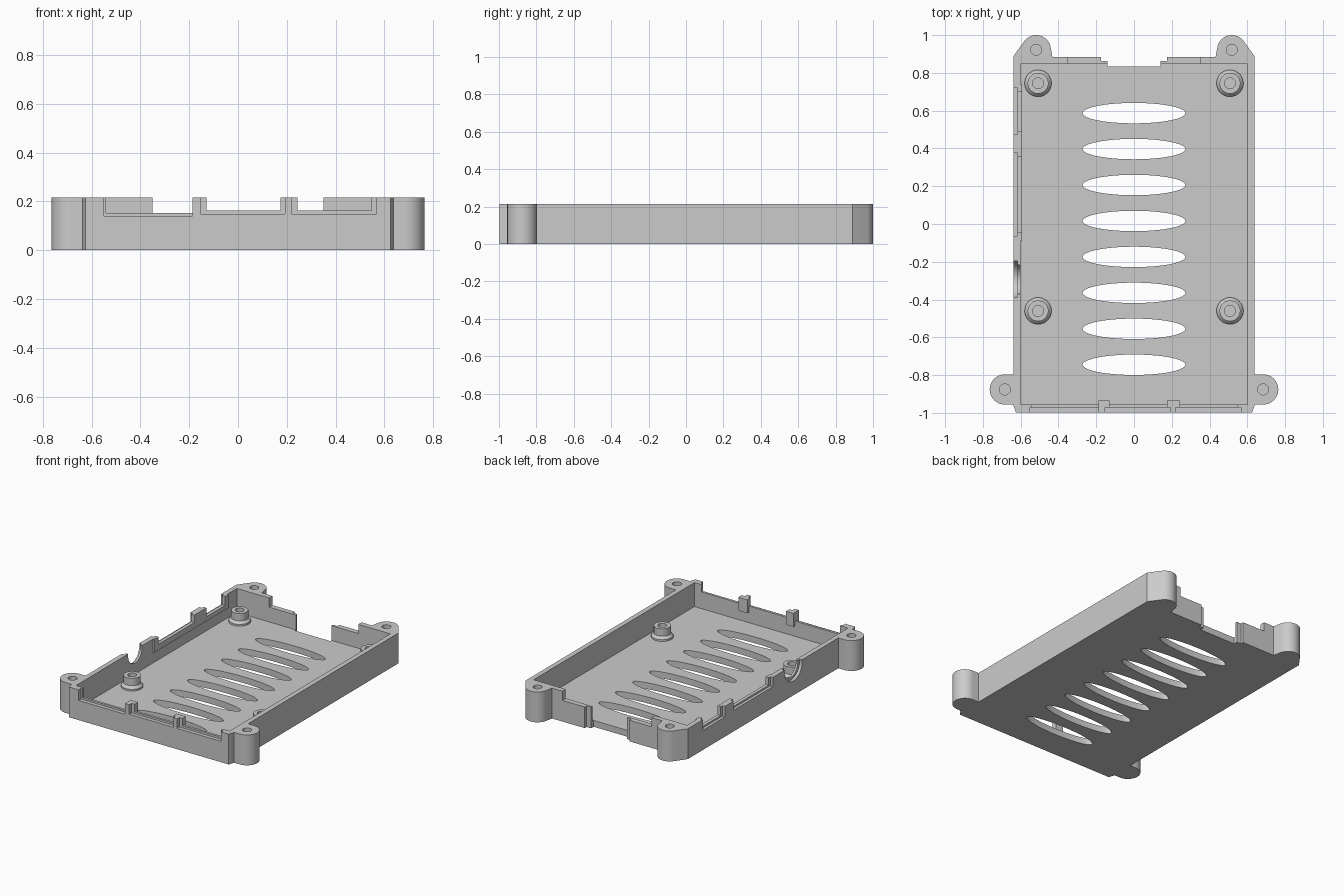
import bpy, bmesh, math

if "Cube" in bpy.data.objects:
    bpy.data.objects.remove(bpy.data.objects["Cube"])

gray = bpy.data.materials.new("plain gray")
gray.use_nodes = True
COLOR = (0.6, 0.6, 0.6, 1)
gray.diffuse_color = COLOR
gray.node_tree.nodes["Principled BSDF"].inputs["Base Color"].default_value = COLOR

TOP, FLOOR = 0.215, 0.045
SIDE, FRONT, BACK = 0.637, -0.998, 0.884


def ring(cx, cy, rx, ry=None, n=48):
    ry = ry or rx
    return [(cx + rx * math.cos(2 * math.pi * i / n),
             cy + ry * math.sin(2 * math.pi * i / n)) for i in range(n)]


def rect(x0, x1, y0, y1):
    return [(x0, y0), (x1, y0), (x1, y1), (x0, y1)]


def prism(name, outline, z0, z1, hull=False):
    """Extrude an outline upward, optionally wrapping it in its convex hull."""
    bm = bmesh.new()
    if hull:
        for z in (z0, z1):
            for x, y in outline:
                bm.verts.new((x, y, z))
        res = bmesh.ops.convex_hull(bm, input=bm.verts)
        loose = [v for v in bm.verts if not v.link_faces]
        bmesh.ops.delete(bm, geom=loose, context='VERTS')
        bmesh.ops.dissolve_limit(bm, angle_limit=0.01, verts=bm.verts, edges=bm.edges)
    else:
        face = bm.faces.new([bm.verts.new((x, y, z0)) for x, y in outline])
        res = bmesh.ops.extrude_face_region(bm, geom=[face])
        up = [g for g in res["geom"] if isinstance(g, bmesh.types.BMVert)]
        bmesh.ops.translate(bm, verts=up, vec=(0, 0, z1 - z0))
    bmesh.ops.recalc_face_normals(bm, faces=bm.faces)
    mesh = bpy.data.meshes.new(name)
    bm.to_mesh(mesh)
    bm.free()
    mesh.materials.append(gray)
    obj = bpy.data.objects.new(name, mesh)
    bpy.context.collection.objects.link(obj)
    return obj


def combine(target, tool, operation):
    """Apply a boolean and discard the helper."""
    mod = target.modifiers.new("boolean", 'BOOLEAN')
    mod.operation, mod.solver, mod.object = operation, 'EXACT', tool
    bpy.context.view_layer.objects.active = target
    bpy.ops.object.modifier_apply(modifier=mod.name)
    bpy.data.objects.remove(tool)


def cut(target, outline, z0, z1=TOP + 0.1):
    combine(target, prism("cutter", outline, z0, z1), 'DIFFERENCE')


def smooth(obj):
    bpy.ops.object.select_all(action='DESELECT')
    obj.select_set(True)
    bpy.context.view_layer.objects.active = obj
    bpy.ops.object.shade_smooth_by_angle(angle=math.radians(30))


# Outer block with small front chamfers
half = [(0.625, FRONT), (SIDE, -0.965), (SIDE, BACK)]
tray = prism("tray", half + [(-x, y) for x, y in reversed(half)], 0, TOP)

# Screw ears at the four corners
for s in (-1, 1):
    back = ring(s * 0.518, 0.922, 0.078) + [
        (s * SIDE, 0.89), (s * SIDE, 0.85), (s * 0.425, 0.85)]
    front = ring(s * 0.684, -0.876, 0.08) + [
        (s * 0.62, -0.956), (s * 0.62, -0.796)]
    for outline in (back, front):
        combine(tray, prism("ear", outline, 0, TOP, hull=True), 'UNION')

# Inner cavity
cut(tray, rect(-0.602, 0.602, -0.955, 0.847), FLOOR)

# Lips inside the port wall and clips inside the front wall
combine(tray, prism("lip", rect(-0.61, -0.593, -0.09, 0.74), 0.12, TOP), 'UNION')
for x0, x1 in ((-0.187, -0.13), (0.174, 0.244)):
    combine(tray, prism("clip", rect(x0, x1, -0.965, -0.935), 0.12, TOP), 'UNION')

# Blind screw holes in the ears
for s in (-1, 1):
    for x, y in ((0.518, 0.922), (0.684, -0.876)):
        cut(tray, ring(s * x, y, 0.029, n=32), FLOOR)

# Ventilation slots
for i in range(8):
    cut(tray, ring(0, 0.587 - 0.1903 * i, 0.272, 0.054, 64), -0.1, 0.1)

# Front openings: wider recess outside, narrower window through the wall
for x0, x1, z in ((-0.55, -0.187, 0.139), (-0.154, 0.192, 0.148), (0.22, 0.567, 0.148)):
    cut(tray, rect(x0, x1, -1.1, -0.972), z)
for x0, x1, z in ((-0.54, -0.187, 0.152), (-0.13, 0.174, 0.162), (0.244, 0.547, 0.163)):
    cut(tray, rect(x0, x1, -1.1, -0.9), z)

# Back wall: lowered centre, then a notch through the floor
cut(tray, rect(-0.35, 0.35, 0.8, 0.95), 0.15)
cut(tray, rect(-0.175, 0.175, 0.863, 0.95), -0.1)
cut(tray, rect(-0.14, 0.14, 0.834, 0.95), -0.1)

# Port openings in the right wall
for y0, y1, z in ((0.475, 0.72, 0.14), (-0.063, 0.375, 0.15)):
    cut(tray, rect(-0.7, -0.617, y0, y1), z)
    cut(tray, rect(-0.7, -0.55, y0 + 0.018, y1 - 0.018), z + 0.012)

# Round socket opening, stepped
for radius, x1 in ((0.098, -0.617), (0.078, -0.55)):
    tool = prism("socket", ring(0, 0, radius), 0, x1 + 0.7)
    tool.rotation_euler = (0, math.pi / 2, 0)
    tool.location = (-0.7, -0.293, 0.2)
    bpy.context.view_layer.update()
    combine(tray, tool, 'DIFFERENCE')
smooth(tray)


def standoff(name, x, y):
    """Hollow post with a wider foot, spun from a profile."""
    profile = [(0.071, FLOOR - 0.002), (0.071, FLOOR + 0.012), (0.055, FLOOR + 0.03),
               (0.055, 0.127), (0.029, 0.127), (0.029, FLOOR + 0.001), (0, FLOOR + 0.001)]
    bm = bmesh.new()
    verts = [bm.verts.new((r, 0, z)) for r, z in profile]
    edges = [bm.edges.new(pair) for pair in zip(verts, verts[1:])]
    bmesh.ops.spin(bm, geom=verts + edges, cent=(0, 0, 0), axis=(0, 0, 1),
                   angle=2 * math.pi, steps=40)
    bmesh.ops.remove_doubles(bm, verts=bm.verts, dist=0.0001)
    bmesh.ops.recalc_face_normals(bm, faces=bm.faces)
    if max(bm.faces, key=lambda f: f.calc_center_median().z).normal.z < 0:
        bmesh.ops.reverse_faces(bm, faces=bm.faces)
    mesh = bpy.data.meshes.new(name)
    bm.to_mesh(mesh)
    bm.free()
    mesh.materials.append(gray)
    obj = bpy.data.objects.new(name, mesh)
    obj.location = (x, y, 0)
    bpy.context.collection.objects.link(obj)
    smooth(obj)


# Board standoffs
for side, s in (("right", -1), ("left", 1)):
    standoff("back_standoff_" + side, s * 0.508, 0.745)
    standoff("front_standoff_" + side, s * 0.508, -0.46)
